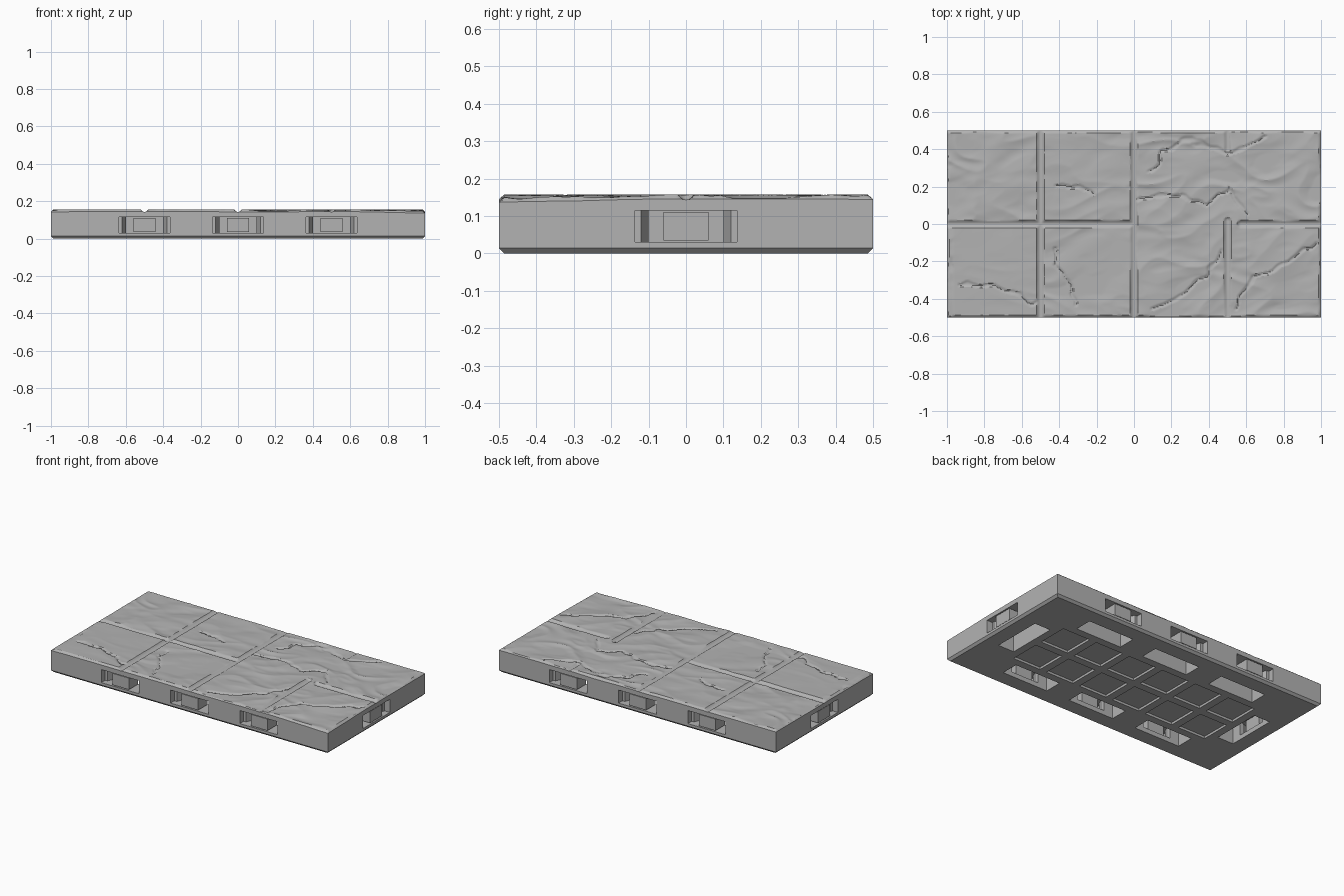
import bpy, bmesh, math
from mathutils import Vector, Matrix, noise

old = bpy.data.objects.get("Cube")
if old:
    bpy.data.objects.remove(old, do_unlink=True)

stone = bpy.data.materials.new("grey_stone")
stone.use_nodes = True
GREY = (0.45, 0.45, 0.45, 1)
stone.diffuse_color = GREY
stone.node_tree.nodes["Principled BSDF"].inputs["Base Color"].default_value = GREY

BODY_TOP = 0.13
RIM = 0.145
FACE = 0.157


def finish(bm, name):
    bmesh.ops.recalc_face_normals(bm, faces=bm.faces)
    mesh = bpy.data.meshes.new(name)
    bm.to_mesh(mesh)
    bm.free()
    mesh.materials.append(stone)
    obj = bpy.data.objects.new(name, mesh)
    bpy.context.collection.objects.link(obj)
    return obj


def prism(bm, outline, z0, z1, place=Matrix()):
    """Upright prism over a plan outline."""
    low = [bm.verts.new(place @ Vector((x, y, z0))) for x, y in outline]
    high = [bm.verts.new(place @ Vector((x, y, z1))) for x, y in outline]
    bm.faces.new(low[::-1])
    bm.faces.new(high)
    for i in range(len(low)):
        j = (i + 1) % len(low)
        bm.faces.new((low[i], low[j], high[j], high[i]))


def rect(x0, x1, y0, y1):
    return [(x0, y0), (x1, y0), (x1, y1), (x0, y1)]


# Port placements: local y runs inward from the side face
def port(x, y, turn):
    return Matrix.Translation((x, y, 0)) @ Matrix.Rotation(math.radians(turn), 4, 'Z')


ports = [port(x, -0.5, 0) for x in (-0.5, 0, 0.5)]
ports += [port(x, 0.5, 180) for x in (-0.5, 0, 0.5)]
ports += [port(1, 0, 90), port(-1, 0, -90)]

# Base body with a chamfered foot
bm = bmesh.new()
prism(bm, rect(-1, 1, -0.5, 0.5), 0, BODY_TOP)
foot = [e for e in bm.edges if all(v.co.z < 0.01 for v in e.verts)]
bmesh.ops.bevel(bm, geom=foot, offset=0.014, segments=1, affect='EDGES')
body = finish(bm, "base_body")

# Cutters: flared mouths, clip chambers open below, underside recesses
half = [(0.137, -0.02), (0.137, 0.04), (0.12, 0.04), (0.10, 0.09), (0.10, 0.14)]
mouth = half + [(-x, y) for x, y in reversed(half)]
mouths, chambers, recesses = bmesh.new(), bmesh.new(), bmesh.new()
for place in ports:
    prism(mouths, mouth, 0.03, 0.115, place)
    prism(chambers, rect(-0.165, 0.165, 0.11, 0.225), -0.02, 0.115, place)
for i in range(6):
    for y in (-0.125, 0.125):
        x = -0.625 + 0.25 * i
        prism(recesses, rect(x - 0.1, x + 0.1, y - 0.1, y + 0.1), -0.02, 0.015)

cutters = [finish(chambers, "chamber_cutter"), finish(mouths, "mouth_cutter"),
           finish(recesses, "recess_cutter")]
for cutter in cutters:
    cutter.hide_render = True
    mod = body.modifiers.new(cutter.name, 'BOOLEAN')
    mod.operation = 'DIFFERENCE'
    mod.solver = 'EXACT'
    mod.object = cutter
bpy.context.view_layer.update()
cut_mesh = bpy.data.meshes.new_from_object(
    body.evaluated_get(bpy.context.evaluated_depsgraph_get()))
body.modifiers.clear()
body.data = cut_mesh
for cutter in cutters:
    bpy.data.objects.remove(cutter, do_unlink=True)

# Support blocks standing in the port mouths
bm = bmesh.new()
for place in ports:
    prism(bm, rect(-0.06, 0.06, 0.004, 0.10), 0.035, 0.11, place)
finish(bm, "port_support_blocks")

# Joints between slabs: start and end points
joints = [((-1, 0), (0, 0)), ((0.57, 0), (1, 0)), ((-0.5, -0.5), (-0.5, 0.5)),
          ((0, -0.5), (0, 0.5)), ((0.5, -0.5), (0.5, 0.02)), ((0.5, 0.4), (0.5, 0.5))]
# Wandering cracks
cracks = [
    [(-0.92, -0.32), (-0.72, -0.34), (-0.6, -0.38), (-0.55, -0.43), (-0.5, -0.4)],
    [(0.54, -0.44), (0.64, -0.28), (0.78, -0.22), (0.96, -0.11)],
    [(0.02, 0.13), (0.2, 0.16), (0.4, 0.11), (0.5, 0.2), (0.6, 0.06)],
    [(0.08, 0.28), (0.16, 0.39), (0.3, 0.45), (0.5, 0.38), (0.7, 0.46)],
    [(-0.42, -0.12), (-0.42, -0.22), (-0.33, -0.34), (-0.31, -0.43)],
    [(0.1, -0.46), (0.26, -0.38), (0.4, -0.26), (0.47, -0.14)],
    [(-0.42, 0.2), (-0.28, 0.2), (-0.22, 0.16)],
]
segments = [pair for path in cracks for pair in zip(path, path[1:])]


def distance(px, py, a, b):
    dx, dy = b[0] - a[0], b[1] - a[1]
    t = ((px - a[0]) * dx + (py - a[1]) * dy) / (dx * dx + dy * dy)
    t = max(0, min(1, t))
    return math.hypot(px - a[0] - t * dx, py - a[1] - t * dy)


def groove(d, width):
    return math.sqrt(max(0, 1 - (d / width) ** 2))


def height(x, y):
    # Quiet slabs stay nearly flat, the others roll in worn ridges
    rough = 0.25 if (-0.97 < x < -0.5 and y < 0) else 0.6 if -0.5 < x < 0 else 1
    p = Vector((x * 3.5 + y * 2, y * 7 - x * 2, 0.3))
    warp = noise.noise(p * 0.7)
    ridge = abs(noise.noise(p + Vector((warp, warp, 2))))
    wear = min(0.009, 0.016 * ridge + 0.004 * max(0, noise.noise(p * 2.3)))
    z = FACE - rough * wear
    # Cracks follow a jittered line
    jx = x + 0.025 * noise.noise(Vector((x * 14, y * 14, 5)))
    jy = y + 0.025 * noise.noise(Vector((x * 14, y * 14, 9)))
    d = min(distance(jx, jy, a, b) for a, b in segments)
    z -= 0.006 * groove(d, 0.010)
    # Slab joints and the worn outer rim
    d = min(distance(x, y, a, b) for a, b in joints)
    z = min(z, FACE - 0.014 * groove(d, 0.017))
    edge = min(1 - abs(x), 0.5 - abs(y))
    chip = 0.004 * max(0, noise.noise(Vector((x * 5, y * 5, 11))))
    z = min(z, RIM - chip + (FACE - RIM + chip) * min(1, edge / 0.014))
    # The front left corner is eroded lower
    z -= 0.008 * max(0, 1 - math.hypot(x - 1, y + 0.5) / 0.4)
    return max(z, BODY_TOP + 0.004)


# Paved top surface with a skirt down to the body
bm = bmesh.new()
bmesh.ops.create_grid(bm, x_segments=280, y_segments=140, size=1,
                      matrix=Matrix.Diagonal((1, 0.5, 1, 1)))
for v in bm.verts:
    v.co.z = height(v.co.x, v.co.y)
rim = [e for e in bm.edges if e.is_boundary]
skirt = bmesh.ops.extrude_edge_only(bm, edges=rim)["geom"]
for v in skirt:
    if isinstance(v, bmesh.types.BMVert):
        v.co.z = BODY_TOP
paving = finish(bm, "paved_top")

bpy.ops.object.select_all(action='DESELECT')
paving.select_set(True)
bpy.context.view_layer.objects.active = paving
bpy.ops.object.shade_smooth_by_angle(angle=math.radians(30))
